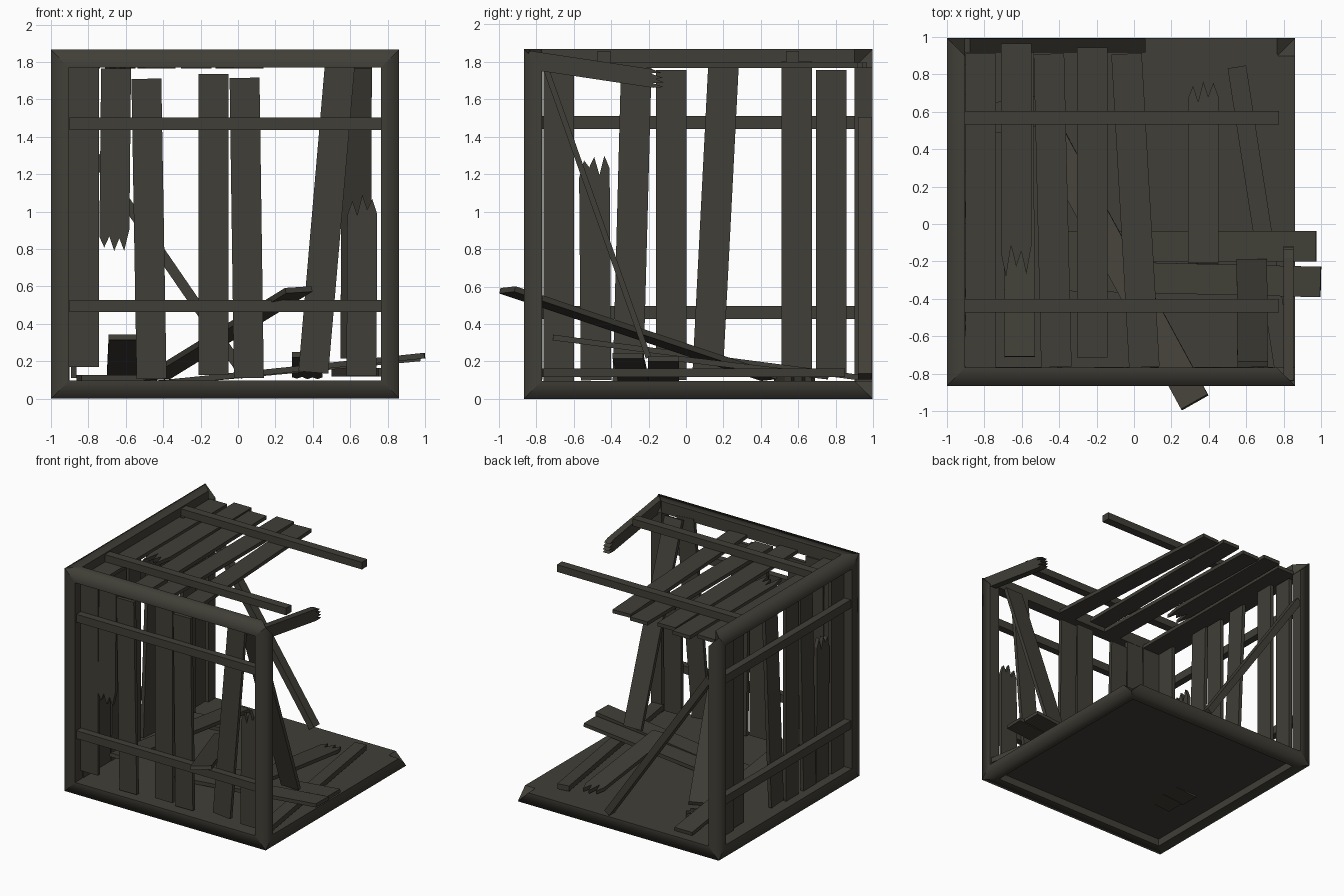
import bpy, bmesh, math, random
from mathutils import Vector

if "Cube" in bpy.data.objects:
    bpy.data.objects.remove(bpy.data.objects["Cube"])

random.seed(4)
wood = bpy.data.materials.new("dark weathered wood")
wood.diffuse_color = (0.052, 0.049, 0.038, 1)
wood.use_nodes = True
wood.node_tree.nodes["Principled BSDF"].inputs["Base Color"].default_value = wood.diffuse_color

LO, HI = (-1.0, -0.865, 0.0), (0.862, 0.995, 1.866)  # outer box of the crate
W = 0.097                                            # frame beam width


def finish(name, bm):
    bmesh.ops.recalc_face_normals(bm, faces=bm.faces)
    me = bpy.data.meshes.new(name)
    bm.to_mesh(me)
    bm.free()
    me.materials.append(wood)
    ob = bpy.data.objects.new(name, me)
    bpy.context.collection.objects.link(ob)


def beam(name, axis, sj, sk):
    """Frame beam on one cube edge: ends mitred three ways, shading soft over the outer edge only."""
    j, k = [a for a in range(3) if a != axis]
    prof = [(0, 0), (W, 0), (W, W), (0, W)]
    bm = bmesh.new()
    rings = []
    for end in (0, 1):
        ring = []
        for u, v in prof:
            p = [0, 0, 0]
            for a, s, inset in ((j, sj, u), (k, sk, v), (axis, end, max(u, v))):
                p[a] = HI[a] - inset if s else LO[a] + inset
            ring.append(bm.verts.new(p))
        rings.append(ring)
        bm.faces.new([ring[i] for i in (0, 1, 2)])
        bm.faces.new([ring[i] for i in (2, 3, 0)])
    for i in range(4):
        m = (i + 1) % 4
        f = bm.faces.new((rings[0][i], rings[0][m], rings[1][m], rings[1][i]))
        f.smooth = i in (0, 3)
    outer = {rings[0][0], rings[1][0]}
    for e in bm.edges:
        e.smooth = set(e.verts) == outer
    finish(name, bm)


def plank(name, p0, p1, wdir, width=0.163, thick=0.03, jag=0.0, teeth=6):
    """Board from p0 to p1; jag gives the tooth length of a splintered end at p1."""
    p0, p1, wd = Vector(p0), Vector(p1), Vector(wdir)
    length = (p1 - p0).length
    d = (p1 - p0).normalized()
    wd = (wd - d * wd.dot(d)).normalized()
    n = d.cross(wd)
    h = width / 2
    pts = [(0, h), (0, -h)]
    if jag:
        for i in range(teeth + 1):
            back = random.uniform(0.55, 1) if i % 2 == 0 else random.uniform(0, 0.4)
            pts.append((length - jag * back, -h + width * i / teeth))
    else:
        pts += [(length, -h), (length, h)]
    bm = bmesh.new()
    a, b = [[bm.verts.new(p0 + d * s + wd * t + n * (thick * o)) for s, t in pts]
            for o in (-0.5, 0.5)]
    bm.faces.new(a)
    bm.faces.new(b)
    for i in range(len(pts)):
        m = (i + 1) % len(pts)
        bm.faces.new((a[i], a[m], b[m], b[i]))
    finish(name, bm)


X, Y, Z = (1, 0, 0), (0, 1, 0), (0, 0, 1)

# frame: back top beam, right top beam and back right post are gone
beam("front_bottom_beam", 0, 0, 0)
beam("front_top_beam", 0, 0, 1)
beam("back_bottom_beam", 0, 1, 0)
beam("left_bottom_beam", 1, 0, 0)
beam("right_bottom_beam", 1, 1, 0)
beam("left_top_beam", 1, 0, 1)
beam("front_left_post", 2, 0, 0)
beam("front_right_post", 2, 1, 0)
beam("back_left_post", 2, 0, 1)
plank("broken_right_top_beam", (0.826, -0.845, 1.81), (0.826, -0.11, 1.70), Z, 0.098, 0.056, 0.09, 8)

# floor
plank("floor", (-0.07, -0.78, 0.08), (-0.07, 0.91, 0.08), X, 1.68, 0.034)

# front slats: top x, top z, bottom x, bottom z
for i, (xt, zt, xb, zb) in enumerate([(-0.823, 1.79, -0.823, 0.17), (-0.49, 1.71, -0.462, 0.105),
                                      (-0.132, 1.735, -0.132, 0.125), (0.035, 1.715, 0.058, 0.11),
                                      (0.545, 1.79, 0.403, 0.14)]):
    plank(f"front_slat_{i + 1}", (xt, -0.78, zt), (xb, -0.78, zb), X, 0.16)
plank("front_broken_upper_slat", (-0.652, -0.78, 1.765), (-0.662, -0.78, 0.78), X, 0.16, jag=0.13)
plank("front_broken_lower_slat", (0.66, -0.78, 0.12), (0.665, -0.78, 1.1), X, 0.16, jag=0.13)

# left slats: top y, top z, bottom y, bottom z, x
for i, (yt, zt, yb, zb, x) in enumerate([(-0.68, 1.79, -0.68, 0.09, -0.915),
                                         (-0.265, 1.78, -0.31, 0.09, -0.915),
                                         (-0.078, 1.755, -0.078, 0.1, -0.915),
                                         (0.2, 1.78, 0.115, 0.12, -0.915),
                                         (0.59, 1.80, 0.59, 0.11, -0.878),
                                         (0.775, 1.755, 0.775, 0.12, -0.915)]):
    plank(f"left_slat_{i + 1}", (x, yt, zt), (x, yb, zb), Y)
plank("left_broken_slat", (-0.915, -0.48, 0.1), (-0.915, -0.49, 1.33), Y, jag=0.16)

# roof slats: back x, back y, front x, front y
for i, (xa, ya, xb, yb) in enumerate([(-0.82, 0.912, -0.82, -0.77), (-0.455, 0.91, -0.415, -0.765),
                                      (-0.222, 0.945, -0.222, -0.715), (-0.04, 0.91, 0.055, -0.765)]):
    plank(f"roof_slat_{i + 1}", (xa, ya, 1.78), (xb, yb, 1.78), X)
plank("roof_broken_slat", (-0.63, 0.965, 1.78), (-0.63, -0.29, 1.78), X, jag=0.18)

# cross bars nailed over the slats
for lvl, zf, zl, yr in (("lower", 0.495, 0.462, -0.437), ("upper", 1.47, 1.475, 0.568)):
    plank(f"front_{lvl}_bar", (-0.9, -0.825, zf), (0.77, -0.825, zf), Z, 0.066, 0.06)
    plank(f"left_{lvl}_bar", (-0.96, -0.77, zl), (-0.96, 0.9, zl), Z, 0.07, 0.06)
    plank(f"roof_{lvl}_bar", (-0.905, yr, 1.826), (0.775, yr, 1.826), Y, 0.07, 0.06)

# loose boards that have fallen or lean inside; some ends poke through the floor
plank("back_leaning_bar", (-0.90, 0.955, 1.49), (0.04, 0.955, 0.12), Y, 0.075, 0.055)
plank("leaning_slat", (0.634, -0.75, 1.77), (0.63, -0.2, 0.22), X)
plank("fallen_left_slat", (-0.61, -0.71, 0.328), (-0.62, 0.92, 0.115), X)
plank("fallen_diagonal_slat", (0.325, -0.953, 0.582), (-0.435, 0.445, 0.115), (0.87, 0.48, 0.06))
plank("fallen_cross_slat_1", (-0.68, -0.12, 0.059), (0.975, -0.12, 0.215), Y)
plank("fallen_cross_slat_2", (-0.66, -0.27, 0.057), (0.998, -0.31, 0.23), Y)
plank("fallen_broken_slat", (0.37, -0.21, 0.235), (0.37, 0.79, 0.115), X, jag=0.15)
plank("fallen_short_piece", (-0.85, 0.55, 0.112), (-0.43, 0.62, 0.112), Y, jag=0.12)
plank("fallen_bar", (0.55, 0.84, 0.14), (0.8, -0.77, 0.14), X, 0.1, 0.045)
